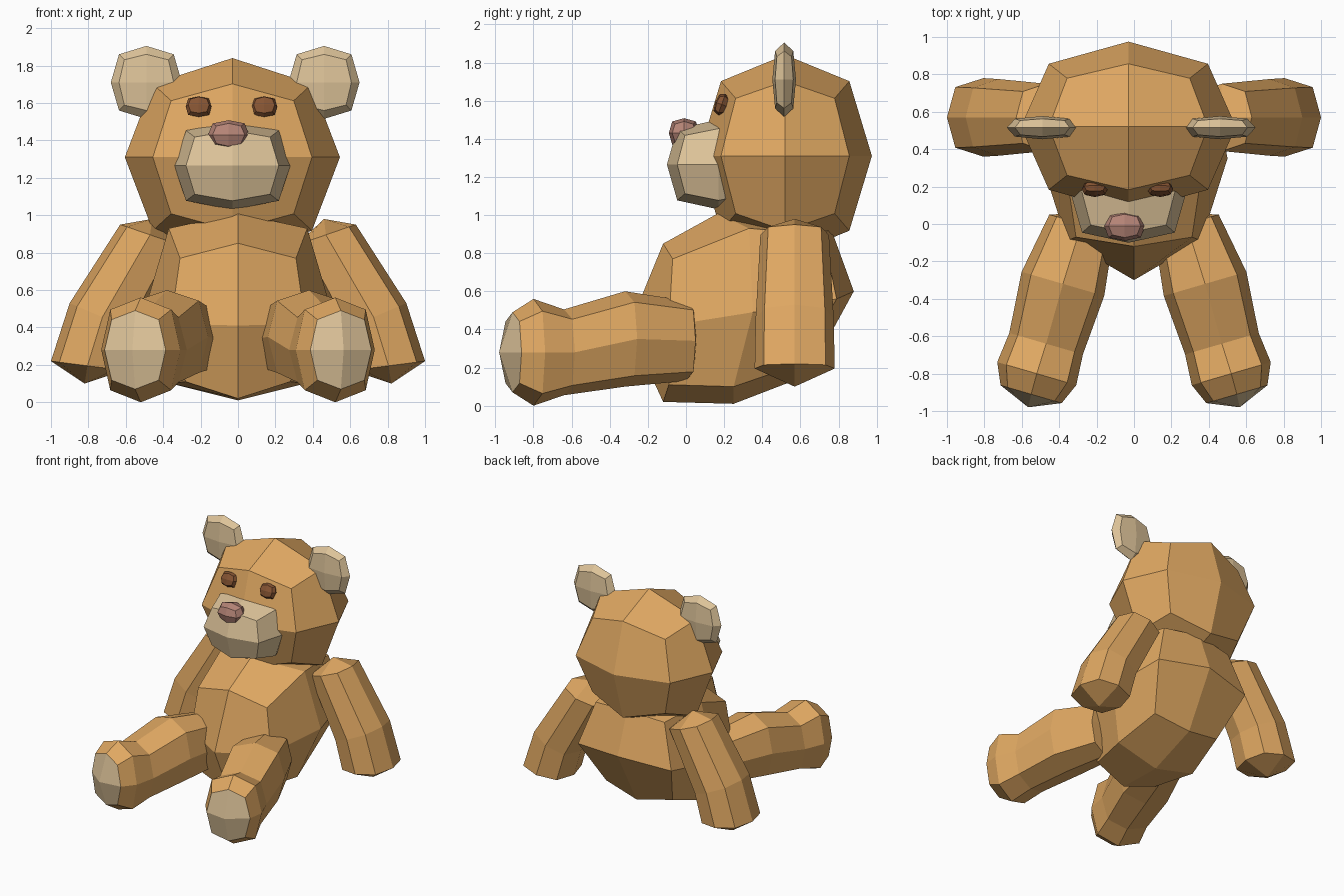
import bpy, bmesh, math
from mathutils import Vector, Matrix

if "Cube" in bpy.data.objects:
    bpy.data.objects.remove(bpy.data.objects["Cube"])


def material(name, rgb):
    m = bpy.data.materials.new(name)
    m.diffuse_color = (*rgb, 1)
    m.use_nodes = True
    m.node_tree.nodes["Principled BSDF"].inputs["Base Color"].default_value = m.diffuse_color
    return m


FUR = material("golden fur", (0.74, 0.39, 0.122))
CREAM = material("cream plush", (0.73, 0.55, 0.32))
EYE = material("dark brown", (0.24, 0.09, 0.033))
NOSE = material("dusty pink", (0.47, 0.235, 0.185))


def finish(name, bm, mats, mirror=False):
    bmesh.ops.recalc_face_normals(bm, faces=bm.faces)
    me = bpy.data.meshes.new(name)
    bm.to_mesh(me)
    bm.free()
    for m in mats:
        me.materials.append(m)
    ob = bpy.data.objects.new(name, me)
    bpy.context.collection.objects.link(ob)
    if mirror:
        ob.modifiers.new("mirror", 'MIRROR').use_mirror_merge = False
    return ob


def blob(name, center, half, mat, tilt=0.0, edge=0.74, corner=0.57):
    """Rounded cube with 24 quads: face centres, edge middles and corners pulled in."""
    bm = bmesh.new()
    bmesh.ops.create_cube(bm, size=2)
    bmesh.ops.subdivide_edges(bm, edges=bm.edges[:], cuts=1, use_grid_fill=True)
    for v in bm.verts:
        n = sum(abs(c) > 0.5 for c in v.co)
        f = (1, 1, edge, corner)[n]
        v.co = Vector(c * h * f for c, h in zip(v.co, half))
    bm.transform(Matrix.Translation(center) @ Matrix.Rotation(tilt, 4, 'X'))
    return finish(name, bm, [mat])


def ring(center, u, v):
    """Eight-sided section; even points are corners, odd points are side middles."""
    pts = []
    for k in range(8):
        a = math.pi / 4 * (k + 1)
        f = 1.09 if k % 2 == 0 else 1.0
        pts.append(Vector(center) + (Vector(u) * math.cos(a) + Vector(v) * math.sin(a)) * f)
    return pts


def skin(rings, tip_a, tip_b):
    """Join sections with quads and close both ends with four quads round a tip."""
    bm = bmesh.new()
    loops = [[bm.verts.new(p) for p in r] for r in rings]
    for a, b in zip(loops, loops[1:]):
        for k in range(8):
            j = (k + 1) % 8
            bm.faces.new((a[k], a[j], b[j], b[k]))
    for tip, r in ((tip_a, loops[0]), (tip_b, loops[-1])):
        t = bm.verts.new(tip)
        for k in (1, 3, 5, 7):
            bm.faces.new((t, r[k], r[(k + 1) % 8], r[(k + 2) % 8]))
    return bm


# Body: centre profile (y, z) and side profile (x, y, z), lofted across x
middle = [(-0.12, 0.02), (-0.30, 0.41), (-0.12, 0.85), (0.17, 1.01),
          (0.76, 0.93), (0.88, 0.60), (0.64, 0.16), (0.25, 0.01)]
side = [(0.28, -0.09, 0.11), (0.36, -0.09, 0.42), (0.31, -0.07, 0.77), (0.37, 0.33, 0.93),
        (0.31, 0.72, 0.90), (0.42, 0.79, 0.56), (0.30, 0.60, 0.22), (0.36, 0.25, 0.10)]
body = skin([[(-x, y, z) for x, y, z in side], [(0, y, z) for y, z in middle], side],
            (-0.50, 0.35, 0.49), (0.50, 0.35, 0.49))
finish("body", body, [FUR])

# Head, muzzle and nose
blob("head", (-0.03, 0.52, 1.31), (0.575, 0.455, 0.53), FUR)
blob("muzzle", (-0.03, 0.17, 1.265), (0.31, 0.27, 0.235), CREAM, edge=0.8, corner=0.65)
blob("nose", (-0.05, -0.01, 1.43), (0.11, 0.08, 0.078), NOSE, edge=0.78, corner=0.6)

# Eyes and ears
for s, label in ((-1, "left"), (1, "right")):
    blob(label + "_eye", (-0.035 + s * 0.175, 0.187, 1.58), (0.07, 0.036, 0.058), EYE,
         tilt=-0.35, edge=0.8, corner=0.62)
    blob(label + "_ear", (-0.015 + s * 0.475, 0.515, 1.71), (0.19, 0.062, 0.195), CREAM,
         edge=0.77, corner=0.62)

# Arms: outer and inner outline (x, z) with depth
arm_rings = []
for (ox, oz), (ix, iz), depth in (((0.63, 0.95), (0.31, 0.84), 0.18),
                                  ((0.90, 0.53), (0.55, 0.38), 0.205),
                                  ((1.00, 0.22), (0.61, 0.17), 0.21)):
    arm_rings.append(ring(((ox + ix) / 2, 0.57, (oz + iz) / 2),
                          ((ox - ix) / 2, 0, (oz - iz) / 2), (0, depth, 0)))
finish("arms", skin(arm_rings, (0.46, 0.57, 0.98), (0.82, 0.57, 0.10)), [FUR], mirror=True)

# Legs: centre, half width, half height from hip to toe
leg_rings = []
for c, w, h in (((0.28, 0.00, 0.34), 0.18, 0.21),
                ((0.38, -0.32, 0.35), 0.23, 0.25),
                ((0.47, -0.64, 0.28), 0.205, 0.225),
                ((0.52, -0.80, 0.28), 0.22, 0.28),
                ((0.55, -0.91, 0.28), 0.17, 0.21)):
    leg_rings.append(ring(c, (0.96 * w, 0.28 * w, 0), (0, 0, h)))
leg = skin(leg_rings, (0.25, 0.06, 0.37), (0.565, -0.98, 0.28))
# Foot pads: faces looking along the toe direction
bmesh.ops.recalc_face_normals(leg, faces=leg.faces)
for f in leg.faces:
    if f.normal.dot(Vector((0.28, -0.96, 0))) > 0.75:
        f.material_index = 1
finish("legs", leg, [FUR, CREAM], mirror=True)
